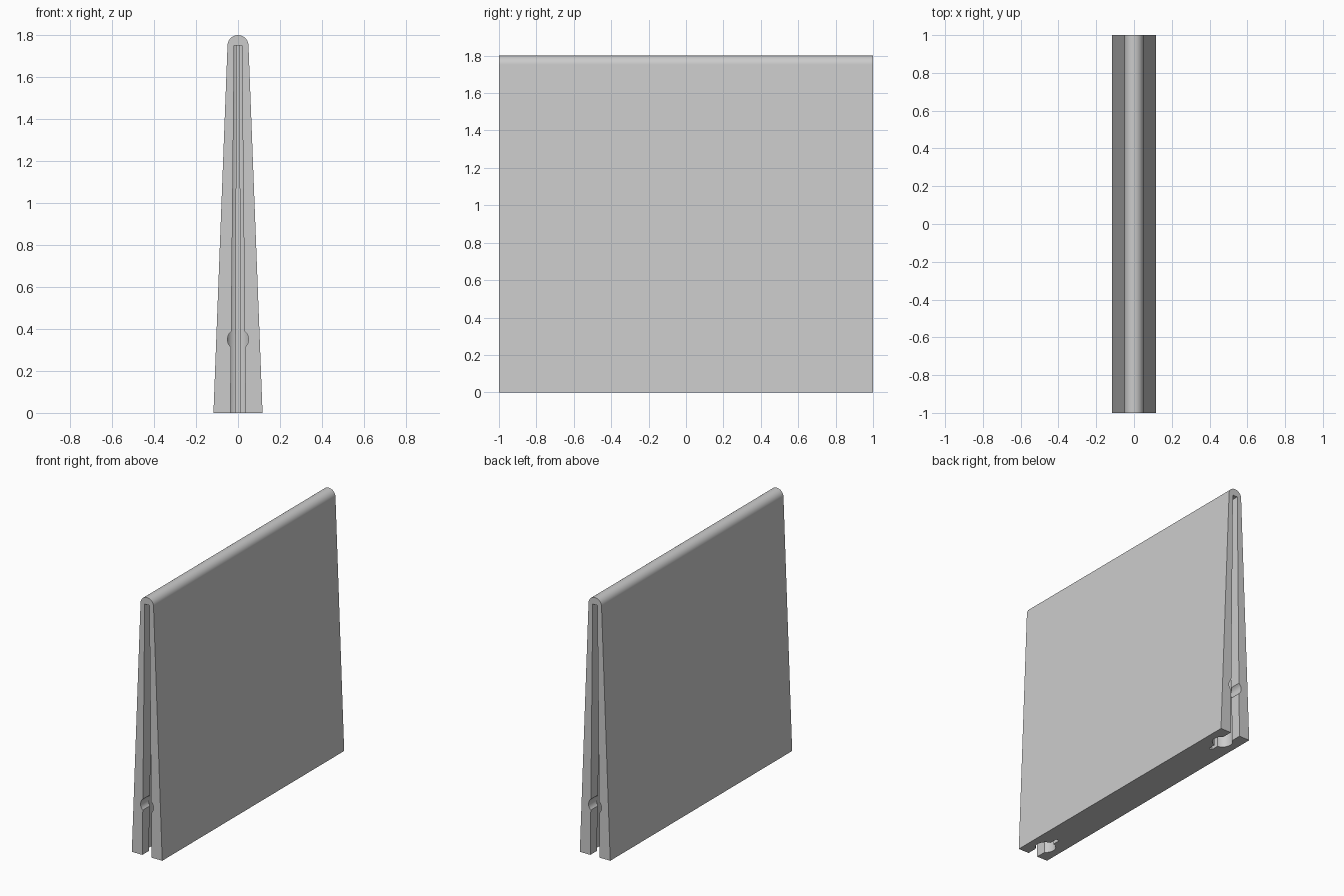
import bpy, bmesh, math

cube = bpy.data.objects.get("Cube")
if cube:
    bpy.data.objects.remove(cube, do_unlink=True)

HEIGHT, TOP_R, BASE_W = 1.8, 0.05, 0.117
SLOT_TOP = 1.75

# Single flat grey
grey = bpy.data.materials.new("plain_grey")
grey.use_nodes = True
colour = (0.6, 0.6, 0.6, 1)
grey.diffuse_color = colour
grey.node_tree.nodes["Principled BSDF"].inputs["Base Color"].default_value = colour


def loft(name, ring_a, ring_b):
    """Closed solid between two matching rings of points."""
    bm = bmesh.new()
    a = [bm.verts.new(p) for p in ring_a]
    b = [bm.verts.new(p) for p in ring_b]
    bm.faces.new(a)
    bm.faces.new(b)
    for i in range(len(a)):
        j = (i + 1) % len(a)
        bm.faces.new((a[i], a[j], b[j], b[i]))
    bmesh.ops.recalc_face_normals(bm, faces=bm.faces)
    mesh = bpy.data.meshes.new(name)
    bm.to_mesh(mesh)
    bm.free()
    mesh.materials.append(grey)
    obj = bpy.data.objects.new(name, mesh)
    bpy.context.collection.objects.link(obj)
    return obj


def keyhole(z, end):
    """Slot, round socket and thin slit, narrowing evenly with height."""
    s = 1 - 0.5 * z / SLOT_TOP
    mouth, slit, r = 0.036 * s, 0.012 * s, 0.065 * s
    a0, a1 = math.asin(mouth / r), math.pi - math.asin(slit / r)
    half = [(mouth, -0.1)]
    for i in range(25):
        a = a0 + (a1 - a0) * i / 24
        half.append((r * math.sin(a), 0.125 - r * math.cos(a)))
    half.append((slit, 0.245))
    outline = half + [(-x, d) for x, d in reversed(half)]
    return [(x, end * (1 - d), z) for x, d in outline]


def bore(depth, end):
    """Round pin hole outline at a given depth from the end."""
    ring = [2 * math.pi * i / 48 for i in range(48)]
    return [(0.05 * math.cos(a), end * (1 - depth), 0.35 + 0.05 * math.sin(a)) for a in ring]


# Tapered panel with a rounded top edge
profile = [(-BASE_W, 0), (BASE_W, 0)]
for i in range(25):
    a = math.pi * i / 24
    profile.append((TOP_R * math.cos(a), HEIGHT - TOP_R + TOP_R * math.sin(a)))
panel = loft("tapered_panel", [(x, -1, z) for x, z in profile], [(x, 1, z) for x, z in profile])

# Cut the keyhole channel and the pin hole into both ends
cutters = []
for end in (-1, 1):
    cutters.append(loft("channel_cutter", keyhole(-0.1, end), keyhole(SLOT_TOP, end)))
    cutters.append(loft("pin_hole_cutter", bore(-0.1, end), bore(0.125, end)))

bpy.ops.object.select_all(action='DESELECT')
bpy.context.view_layer.objects.active = panel
panel.select_set(True)
for cutter in cutters:
    cutter.hide_render = True
    mod = panel.modifiers.new("cut", 'BOOLEAN')
    mod.operation = 'DIFFERENCE'
    mod.solver = 'EXACT'
    mod.object = cutter
    bpy.ops.object.modifier_apply(modifier=mod.name)
    bpy.data.objects.remove(cutter, do_unlink=True)

bpy.ops.object.shade_smooth_by_angle(angle=math.radians(30))
